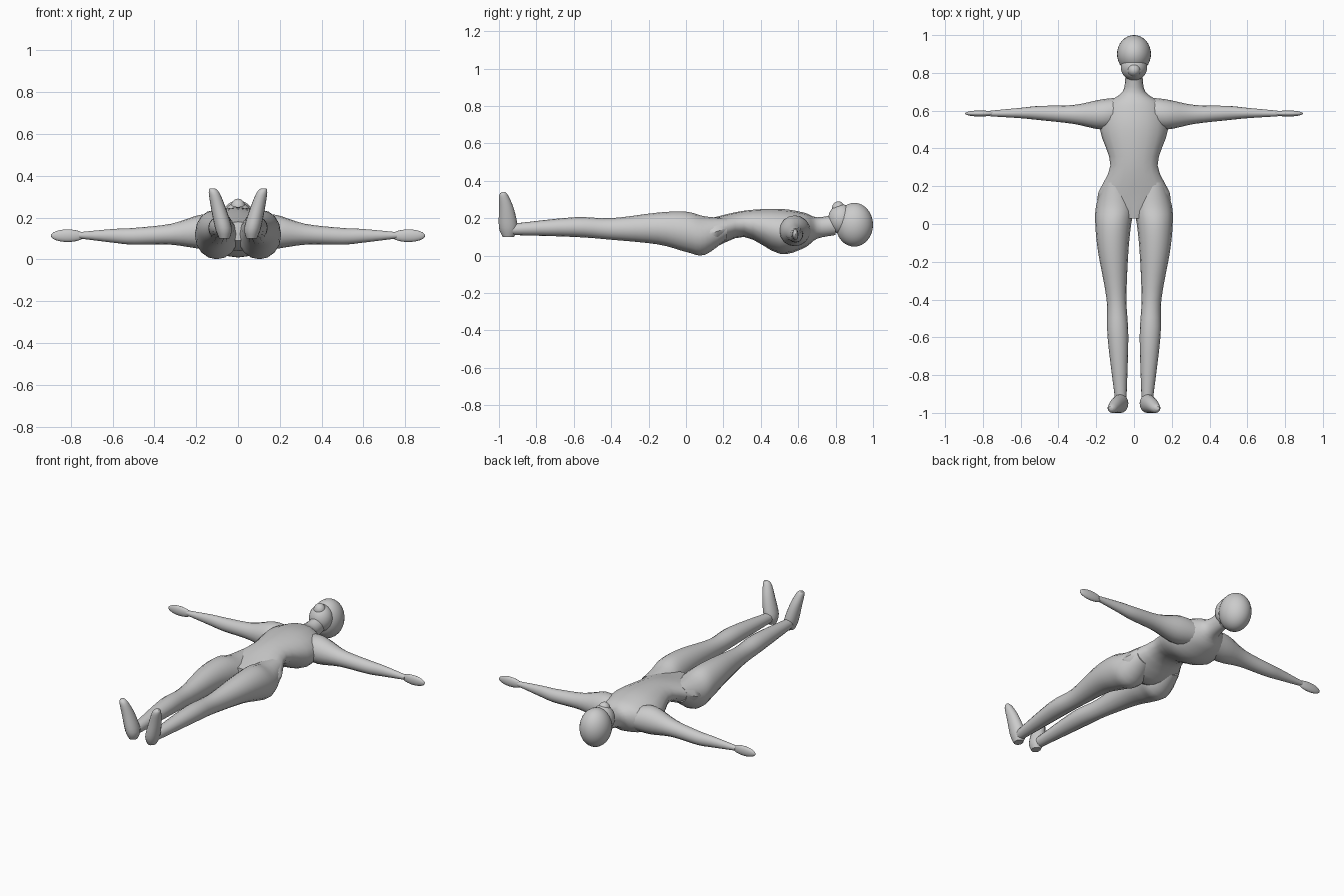
import bpy
import bmesh
from math import cos, sin, pi
from mathutils import Matrix, Vector

default_cube = bpy.data.objects.get("Cube")
if default_cube:
    bpy.data.objects.remove(default_cube, do_unlink=True)

SIDES = 16
STEPS = 4

clay = bpy.data.materials.new("light grey clay")
clay.use_nodes = True
grey = (.6, .6, .6, 1)
clay.diffuse_color = grey
clay.node_tree.nodes["Principled BSDF"].inputs["Base Color"].default_value = grey


def finish(name, bm):
    """Turn a bmesh into a smooth, coloured part."""
    bmesh.ops.recalc_face_normals(bm, faces=bm.faces)
    mesh = bpy.data.meshes.new(name)
    bm.to_mesh(mesh)
    bm.free()
    mesh.materials.append(clay)
    mesh.shade_smooth()
    mesh.set_sharp_from_angle(angle=pi / 4)
    bpy.context.collection.objects.link(bpy.data.objects.new(name, mesh))


def ellipsoid(name, centre, radii):
    """Stretch a sphere to the given radii."""
    bm = bmesh.new()
    placing = Matrix.Translation(centre) @ Matrix.Diagonal(radii).to_4x4()
    bmesh.ops.create_uvsphere(
        bm, u_segments=2 * SIDES, v_segments=SIDES, radius=1, matrix=placing)
    finish(name, bm)


def wide(half):
    """A range that is symmetrical about the middle."""
    return -half, half


def ring(**spans):
    """Low and high corner of an oval: two axes have a range, one is fixed."""
    pairs = [spans[axis] if isinstance(spans[axis], tuple)
             else (spans[axis], spans[axis]) for axis in "xyz"]
    return tuple(Vector(corner) for corner in zip(*pairs))


def glide(before, start, end, after, t):
    """Point on a smooth curve that runs from start to end."""
    leave, arrive = (end - before) / 2, (after - start) / 2
    ease = t * t * (3 - 2 * t)
    return (start.lerp(end, ease) + leave * t * (1 - t) ** 2
            - arrive * t * t * (1 - t))


def smooth_rings(rings):
    """Fill in curved steps between the given rings."""
    padded = [rings[0], *rings, rings[-1]]
    for group in zip(padded, padded[1:], padded[2:], padded[3:]):
        for step in range(STEPS):
            yield [glide(*corners, step / STEPS) for corners in zip(*group)]
    yield rings[-1]


def loft(name, rings, side=1):
    """Skin a row of ovals and close both ends."""
    low, high = rings[0]
    u, v = [axis for axis in range(3) if low[axis] != high[axis]]
    bm = bmesh.new()
    loops = []
    for low, high in smooth_rings(rings):
        loop = []
        for i in range(SIDES):
            angle = 2 * pi * i / SIDES
            point, reach = (low + high) / 2, (high - low) / 2
            point[u] += reach[u] * cos(angle)
            point[v] += reach[v] * sin(angle)
            point.x *= side
            loop.append(bm.verts.new(point))
        loops.append(loop)
    for one, two in zip(loops, loops[1:]):
        for i in range(SIDES):
            bm.faces.new((one[i - 1], one[i], two[i], two[i - 1]))
    bm.faces.new(loops[0])
    bm.faces.new(loops[-1])
    finish(name, bm)


# Torso, from the neck down to the crotch
loft("torso", [
    ring(y=.8, x=wide(.045), z=(.11, .22)),
    ring(y=.7, x=wide(.06), z=(.09, .205)),
    ring(y=.63, x=wide(.15), z=(.04, .23)),
    ring(y=.5, x=wide(.18), z=(.01, .25)),
    ring(y=.31, x=wide(.125), z=(.1, .24)),
    ring(y=.13, x=wide(.195), z=(.04, .2)),
    ring(y=.03, x=wide(.07), z=(.09, .18)),
])

# Head, with the jaw and a raised nose
ellipsoid("skull", (0, .9, .165), (.09, .1, .117))
ellipsoid("jaw", (0, .83, .195), (.07, .07, .08))
ellipsoid("nose", (0, .815, .25), (.035, .035, .04))

# Arm, from inside the chest to the wrist
arm = [
    ring(x=.06, y=(.52, .67), z=(.06, .2)),
    ring(x=.17, y=(.5, .66), z=(.05, .215)),
    ring(x=.32, y=(.53, .63), z=(.07, .17)),
    ring(x=.5, y=(.55, .625), z=(.07, .15)),
    ring(x=.6, y=(.56, .615), z=(.08, .145)),
    ring(x=.76, y=(.57, .6), z=(.1, .13)),
]

# Leg, from inside the hip to the ankle
leg = [
    ring(y=.22, x=(.04, .16), z=(.09, .2)),
    ring(y=.1, x=(0, .2), z=(.004, .21)),
    ring(y=0, x=(.015, .205), z=(.02, .235)),
    ring(y=-.15, x=(.03, .19), z=(.06, .23)),
    ring(y=-.4, x=(.04, .145), z=(.085, .2)),
    ring(y=-.6, x=(.03, .14), z=(.1, .205)),
    ring(y=-.93, x=(.04, .1), z=(.11, .17)),
]

# Foot, from the heel up to the splayed toes
foot = [
    ring(z=.1, x=(.04, .09), y=(-.98, -.92)),
    ring(z=.15, x=(.03, .11), y=(-1, -.9)),
    ring(z=.25, x=(.06, .13), y=(-1, -.92)),
    ring(z=.32, x=(.09, .14), y=(-1, -.95)),
    ring(z=.34, x=(.11, .135), y=(-.985, -.965)),
]

# Limbs on both sides, with flat hands
for label, side in (("left", 1), ("right", -1)):
    loft(label + "_arm", arm, side)
    loft(label + "_leg", leg, side)
    loft(label + "_foot", foot, side)
    ellipsoid(label + "_hand", (.815 * side, .585, .113), (.08, .016, .03))
